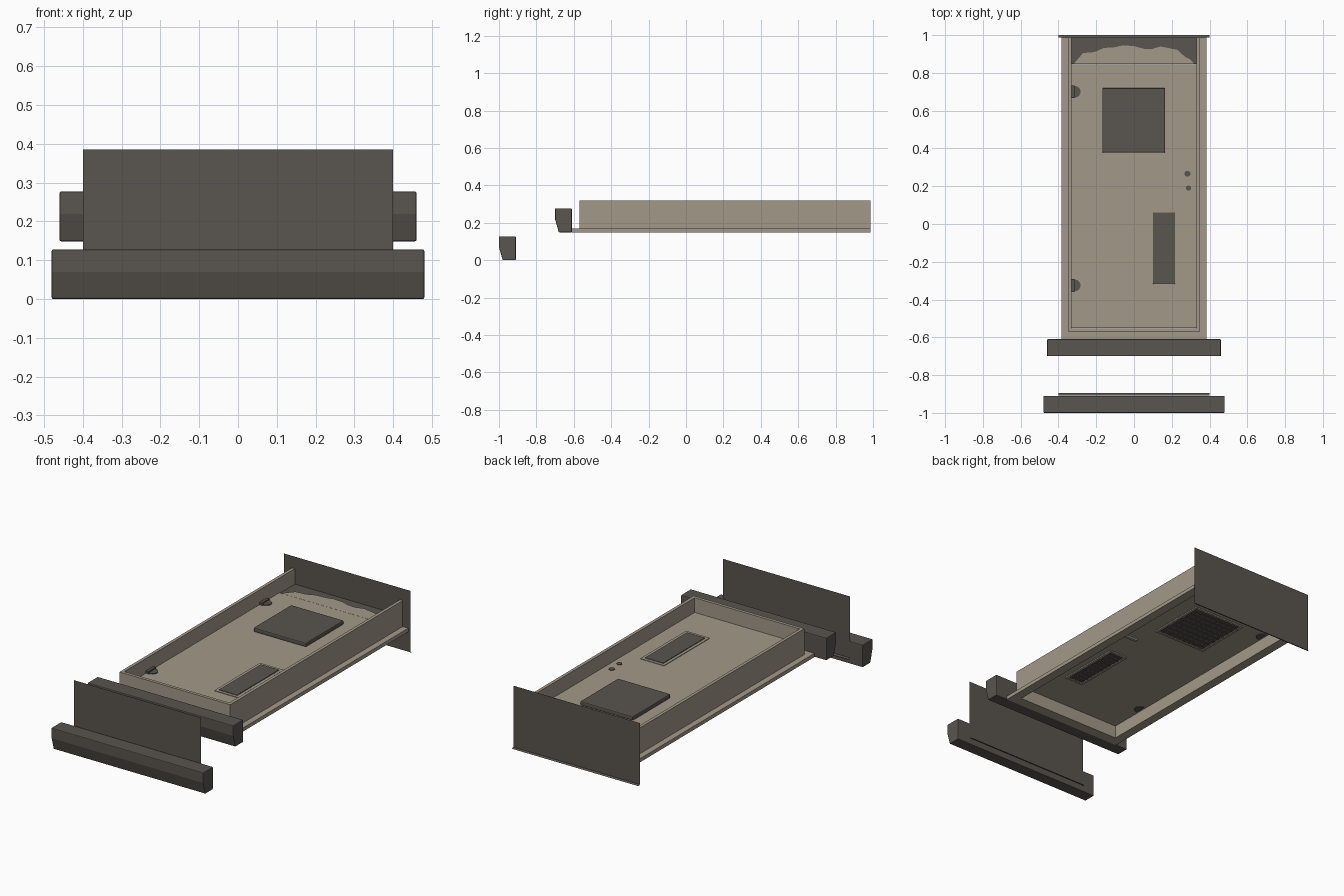
import bpy, bmesh, math

if "Cube" in bpy.data.objects:
    bpy.data.objects.remove(bpy.data.objects["Cube"])

def material(name, rgb):
    m = bpy.data.materials.new(name)
    m.diffuse_color = (*rgb, 1)
    m.use_nodes = True
    m.node_tree.nodes["Principled BSDF"].inputs["Base Color"].default_value = m.diffuse_color
    return m

TAN = material("tan_paint", (0.365, 0.32, 0.25))
DARK = material("dark_metal", (0.10, 0.09, 0.078))

def finish(name, bm, mat, bevel=0.0):
    bmesh.ops.recalc_face_normals(bm, faces=bm.faces)
    me = bpy.data.meshes.new(name)
    bm.to_mesh(me)
    bm.free()
    ob = bpy.data.objects.new(name, me)
    bpy.context.collection.objects.link(ob)
    me.materials.append(mat)
    if bevel:
        b = ob.modifiers.new("bevel", 'BEVEL')
        b.width, b.segments = bevel, 2
    return ob

def add_box(bm, x0, x1, y0, y1, z0, z1):
    r = bmesh.ops.create_cube(bm, size=1)
    for v in r['verts']:
        v.co.x = x1 if v.co.x > 0 else x0
        v.co.y = y1 if v.co.y > 0 else y0
        v.co.z = z1 if v.co.z > 0 else z0

def box(name, mat, *dims, bevel=0.0):
    bm = bmesh.new()
    add_box(bm, *dims)
    return finish(name, bm, mat, bevel)

def prism(name, mat, pts, vec, bevel=0.0):
    """Extrude a closed outline of 3D points along vec."""
    bm = bmesh.new()
    f = bm.faces.new([bm.verts.new(p) for p in pts])
    r = bmesh.ops.extrude_face_region(bm, geom=[f])
    bmesh.ops.translate(bm, vec=vec, verts=[v for v in r['geom'] if isinstance(v, bmesh.types.BMVert)])
    return finish(name, bm, mat, bevel)

def disc(name, mat, x, y, z0, z1, r, seg=16):
    pts = [(x + r * math.cos(2 * math.pi * i / seg), y + r * math.sin(2 * math.pi * i / seg), z0) for i in range(seg)]
    return prism(name, mat, pts, (0, 0, z1 - z0))

# Two sills with an undercut front edge
def sill(name, half, y, z):
    prof = [(0, 0.128), (0, 0.07), (0.02, 0.0), (0.09, 0.0), (0.09, 0.128)]
    prism(name, DARK, [(-half, y + a, z + b) for a, b in prof], (2 * half, 0, 0), 0.004)

sill("front_sill", 0.48, -1.0, 0.0)
sill("door_sill", 0.46, -0.70, 0.149)

# Two thin sheets with a small lip folded at the bottom
def sheet(name, y):
    bm = bmesh.new()
    rows = [(y, 0.386), (y, 0.035), (y + 0.012, 0.03)]
    vs = [[bm.verts.new((x, a, b)) for x in (-0.4, 0.4)] for a, b in rows]
    for p, q in zip(vs, vs[1:]):
        bm.faces.new((p[0], p[1], q[1], q[0]))
    finish(name, bm, DARK)

sheet("front_sheet", -0.907)
sheet("back_sheet", 0.988)

# Frame: L-shaped rails, flange at the bottom and upright wall, open at the back
bm = bmesh.new()
for s in (-1, 1):
    add_box(bm, *sorted((s * 0.332, s * 0.385)), -0.61, 0.987, 0.149, 0.17)
    add_box(bm, *sorted((s * 0.332, s * 0.35)), -0.57, 0.987, 0.17, 0.318)
add_box(bm, -0.332, 0.332, -0.61, -0.552, 0.149, 0.17)
add_box(bm, -0.332, 0.332, -0.57, -0.552, 0.17, 0.318)
finish("door_frame", bm, TAN)

# Door leaf and the ragged strip beyond its end
box("door_leaf", TAN, -0.331, 0.331, -0.551, 0.845, 0.222, 0.235)
box("dark_backing", DARK, -0.331, 0.331, 0.846, 0.987, 0.222, 0.230)
ragged = [(-0.32, 0.846), (-0.30, 0.87), (-0.27, 0.905), (-0.21, 0.91), (-0.16, 0.932), (-0.10, 0.936),
          (-0.06, 0.946), (0.0, 0.942), (0.05, 0.928), (0.09, 0.925), (0.14, 0.94), (0.19, 0.93),
          (0.23, 0.922), (0.27, 0.885), (0.30, 0.87), (0.32, 0.846)]
prism("ragged_strip", TAN, [(x, y, 0.229) for x, y in ragged], (0, 0, 0.006))

# Window and vent: raised cover above, framed grille below
def opening(name, x0, x1, y0, y1, top, nx, ny):
    box(name + "_cover", DARK, x0, x1, y0, y1, 0.234, top, bevel=0.006)
    bm = bmesh.new()
    w = 0.014
    for a in (x0, x1 - w):
        add_box(bm, a, a + w, y0, y1, 0.215, 0.223)
    for a in (y0, y1 - w):
        add_box(bm, x0 + w, x1 - w, a, a + w, 0.215, 0.223)
    finish(name + "_grille_frame", bm, TAN)
    box(name + "_pane", DARK, x0 + w, x1 - w, y0 + w, y1 - w, 0.2195, 0.2225)
    bm = bmesh.new()
    for i in range(1, nx):
        a = x0 + (x1 - x0) * i / nx
        add_box(bm, a - 0.003, a + 0.003, y0 + w, y1 - w, 0.216, 0.221)
    for i in range(1, ny):
        a = y0 + (y1 - y0) * i / ny
        add_box(bm, x0 + w, x1 - w, a - 0.003, a + 0.003, 0.2155, 0.221)
    finish(name + "_grille_bars", bm, DARK)

opening("window", -0.168, 0.165, 0.378, 0.72, 0.258, 9, 9)
opening("vent", 0.10, 0.218, -0.318, 0.062, 0.243, 4, 12)
box("vent_surround", TAN, 0.084, 0.234, -0.334, 0.078, 0.233, 0.2385)

# Hinges on both faces of the door
for i, y in enumerate((0.70, -0.325)):
    half = [(-0.318 + 0.035 * math.cos(t), y + 0.032 * math.sin(t), 0.217)
            for t in [math.pi * (k / 10 - 0.5) for k in range(11)]]
    prism(f"hinge_plate_{i}", DARK, half, (0, 0, 0.023))
    box(f"hinge_knuckle_{i}", DARK, -0.333, -0.316, y - 0.034, y + 0.034, 0.23, 0.248)

# Lock, knob and the lever on the underside
disc("lock", DARK, 0.283, 0.266, 0.233, 0.239, 0.016)
disc("knob", DARK, 0.288, 0.19, 0.233, 0.239, 0.014)
disc("lever_hub", TAN, 0.285, 0.266, 0.20, 0.223, 0.014)
box("lever", TAN, 0.205, 0.295, 0.257, 0.275, 0.19, 0.202, bevel=0.003)
